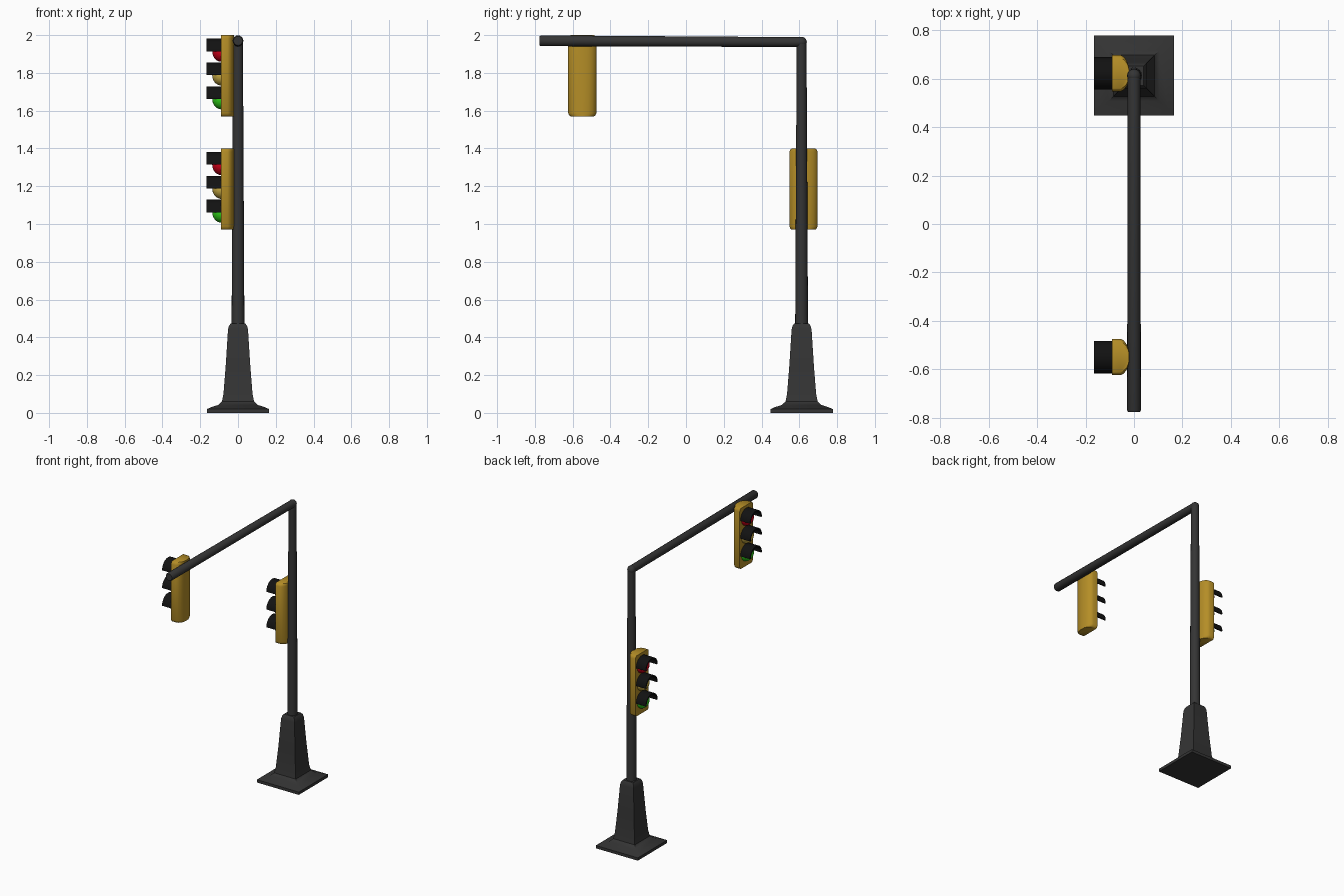
import bpy, bmesh, math
from mathutils import Vector

if "Cube" in bpy.data.objects:
    bpy.data.objects.remove(bpy.data.objects["Cube"])


def material(name, rgb):
    m = bpy.data.materials.new(name)
    m.diffuse_color = (*rgb, 1)
    m.use_nodes = True
    m.node_tree.nodes["Principled BSDF"].inputs["Base Color"].default_value = m.diffuse_color
    return m


DARK = material("dark_metal", (0.035, 0.035, 0.035))
GOLD = material("gold_housing", (0.46, 0.27, 0.02))
BLACK = material("black_visor", (0.006, 0.006, 0.006))
RED = material("red_lens", (0.65, 0.0, 0.01))
YELLOW = material("yellow_lens", (0.6, 0.42, 0.06))
GREEN = material("green_lens", (0.03, 0.65, 0.01))


def loft(name, rings, mat, angle=35, closed=False):
    """Skin equal-length rings; cap the ends, or join last ring to first."""
    bm = bmesh.new()
    loops = [[bm.verts.new(p) for p in r] for r in rings]
    n = len(loops[0])
    pairs = list(zip(loops, loops[1:])) + ([(loops[-1], loops[0])] if closed else [])
    for a, b in pairs:
        for i in range(n):
            bm.faces.new((a[i], a[(i + 1) % n], b[(i + 1) % n], b[i]))
    if not closed:
        bm.faces.new(loops[0])
        bm.faces.new(loops[-1])
    bmesh.ops.recalc_face_normals(bm, faces=bm.faces)
    me = bpy.data.meshes.new(name)
    bm.to_mesh(me)
    bm.free()
    ob = bpy.data.objects.new(name, me)
    bpy.context.collection.objects.link(ob)
    me.materials.append(mat)
    smooth(ob, angle)
    return ob


def smooth(ob, angle=35):
    bpy.ops.object.select_all(action='DESELECT')
    ob.select_set(True)
    bpy.context.view_layer.objects.active = ob
    bpy.ops.object.shade_smooth_by_angle(angle=math.radians(angle))


def tube(name, stations, axis_u, axis_v, mat, n=16):
    """Round tube through (centre, radius) stations."""
    u, v = Vector(axis_u), Vector(axis_v)
    rings = [[Vector(c) + r * (math.cos(2 * math.pi * i / n) * u + math.sin(2 * math.pi * i / n) * v)
              for i in range(n)] for c, r in stations]
    return loft(name, rings, mat, 50)


def ball(name, loc, r, mat, scale=(1, 1, 1)):
    bpy.ops.mesh.primitive_uv_sphere_add(segments=24, ring_count=16, radius=r, location=loc)
    ob = bpy.context.object
    ob.name, ob.scale = name, scale
    ob.data.materials.append(mat)
    smooth(ob, 60)


PY = 0.612  # pole position in y

# Flared square base
base = [(0, .165), (.02, .165), (.03, .142), (.042, .105), (.06, .085),
        (.1, .077), (.25, .065), (.44, .053), (.46, .048), (.472, .04)]
loft("base", [[(sx * w, PY + sy * w, z) for sx, sy in ((-1, -1), (1, -1), (1, 1), (-1, 1))]
              for z, w in base], DARK)

# Tapered pole, elbow and arm
tube("pole", [((0, PY, .45), .034), ((0, PY, 1.963), .026)], (1, 0, 0), (0, 1, 0), DARK)
ball("elbow", (0, PY, 1.963), .0275, DARK)
tube("arm", [((0, PY, 1.963), .026), ((0, -.768, 1.97), .0285), ((0, -.776, 1.97), .024)],
     (1, 0, 0), (0, 0, 1), DARK)


def signal(prefix, y, z0):
    # D-shaped housing, flat face towards -x, corners rounded at both ends
    d = [(-.09, -.075), (-.055, -.075), (-.042, -.068), (-.03, -.052), (-.022, -.03),
         (-.02, 0), (-.022, .03), (-.03, .052), (-.042, .068), (-.055, .075), (-.09, .075)]
    h = .43
    levels = [(0, .83), (.005, .92), (.018, 1), (h - .018, 1), (h - .005, .92), (h, .83)]
    loft(prefix + "_housing", [[(x, y + s * w, z0 + z) for x, w in d] for z, s in levels], GOLD, 40)
    for i, (col, mat) in enumerate((("green", GREEN), ("yellow", YELLOW), ("red", RED))):
        z = z0 + .092 + i * .126
        # Lens
        ball(f"{prefix}_{col}_lens", (-.088, y, z), .055, mat, (.88, 1, 1))
        # Half-round visor
        rings = []
        for k in range(17):
            a = math.pi * k / 16
            c, s = math.cos(a), math.sin(a)
            rings.append([(x, y + r * c, z + r * s)
                          for x, r in ((-.085, .067), (-.166, .067), (-.166, .058), (-.085, .058))])
        loft(f"{prefix}_{col}_visor", rings, BLACK)


signal("pole_signal", .622, .97)
signal("arm_signal", -.549, 1.57)
